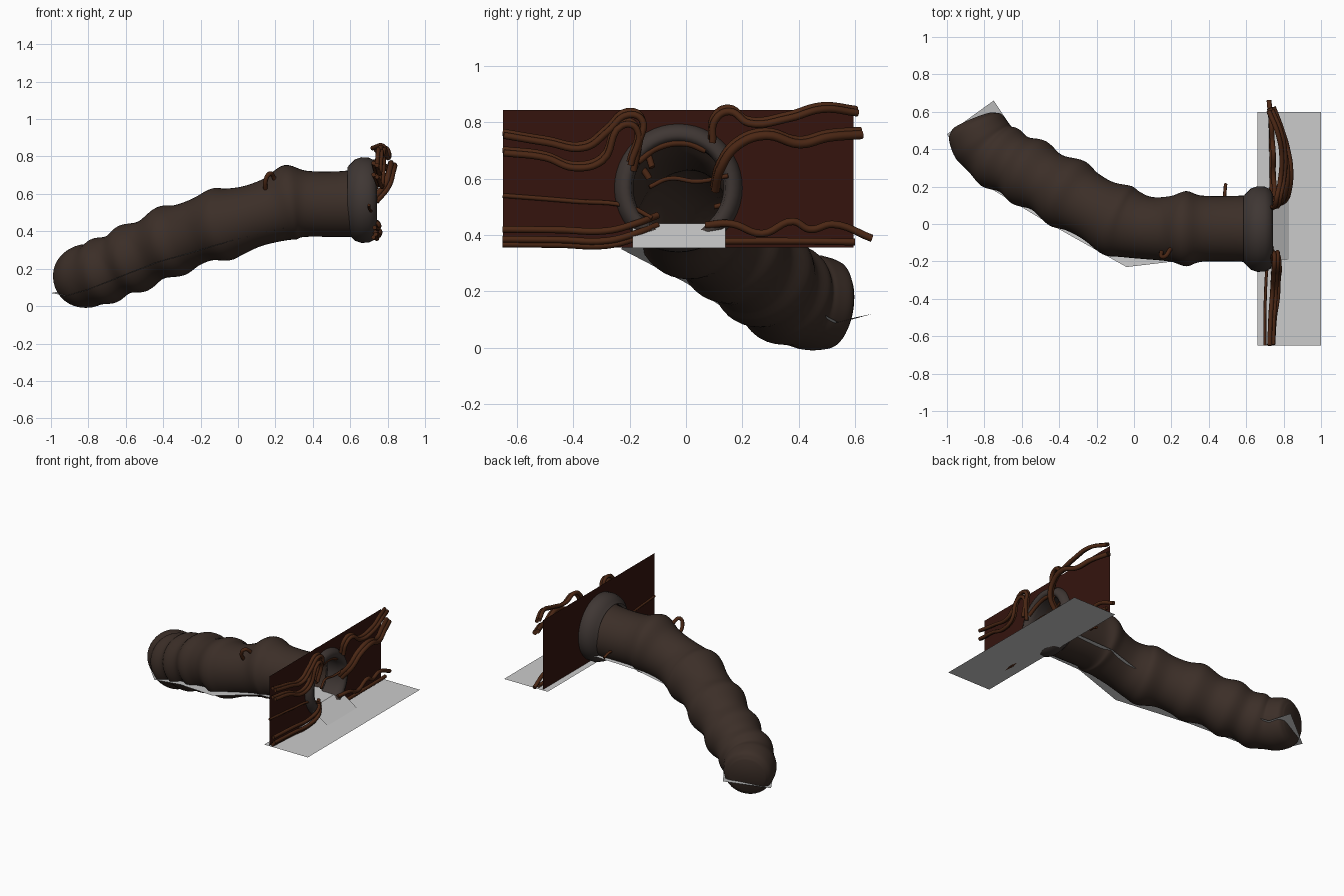
import bpy, bmesh, math
from mathutils import Vector

if "Cube" in bpy.data.objects:
    bpy.data.objects.remove(bpy.data.objects["Cube"])


def mat(name, rgb):
    m = bpy.data.materials.new(name)
    m.diffuse_color = (*rgb, 1)
    m.use_nodes = True
    m.node_tree.nodes["Principled BSDF"].inputs["Base Color"].default_value = m.diffuse_color
    return m


HIDE = mat("tunnel_brown", (0.045, 0.028, 0.021))
WALL = mat("wall_rust", (0.035, 0.007, 0.004))
CABLE = mat("cable_rust", (0.07, 0.02, 0.007))
LIP = mat("lip_grey_brown", (0.05, 0.038, 0.034))


def add_mesh(name, bm, material=None, smooth=True):
    bmesh.ops.recalc_face_normals(bm, faces=bm.faces)
    me = bpy.data.meshes.new(name)
    for f in bm.faces:
        f.smooth = smooth
    bm.to_mesh(me)
    bm.free()
    ob = bpy.data.objects.new(name, me)
    bpy.context.collection.objects.link(ob)
    if material:
        me.materials.append(material)
    return ob


def bridge(bm, loops, closed=True):
    for a, b in zip(loops, loops[1:]):
        n = len(a)
        for i in range(n if closed else n - 1):
            j = (i + 1) % n
            bm.faces.new((a[i], a[j], b[j], b[i]))


def catmull(pts, steps):
    p = [Vector(q) for q in pts]
    p = [p[0] * 2 - p[1]] + p + [p[-1] * 2 - p[-2]]
    out = []
    for i in range(1, len(p) - 2):
        a, b, c, d = p[i - 1:i + 3]
        for s in range(steps):
            t = s / steps
            out.append(0.5 * (2 * b + (c - a) * t + (2 * a - 5 * b + 4 * c - d) * t * t
                              + (3 * b - a - 3 * c + d) * t ** 3))
    return out + [p[-2]]


# Ribbed winding tunnel: x, y, z, radius along the spine
spine = [(.64, -.025, .55, .18), (.52, -.025, .545, .175), (.36, -.025, .547, .177),
         (.28, -.025, .555, .201), (.2, -.025, .518, .176), (.08, -.022, .482, .167),
         (-.02, 0, .452, .182), (-.09, .02, .437, .198), (-.19, .07, .41, .173),
         (-.28, .12, .375, .175), (-.36, .165, .347, .196), (-.465, .222, .3, .167),
         (-.56, .275, .256, .19), (-.64, .317, .222, .165), (-.715, .355, .19, .182),
         (-.77, .4, .17, .166), (-.815, .45, .16, .17), (-.85, .52, .152, .155),
         (-.862, .55, .148, .118)]
path = catmull(spine, 5)
SIDES = 40
bm = bmesh.new()
rings = []
for i, p in enumerate(path):
    # smoothed tangent so ribs do not twist
    tan = (path[min(i + 6, len(path) - 1)].xyz - path[max(i - 6, 0)].xyz).normalized()
    side = tan.cross(Vector((0, 0, 1))).normalized()
    up = side.cross(tan)
    ring = []
    for k in range(SIDES):
        a = math.tau * k / SIDES
        ring.append(bm.verts.new(p.xyz + (side * math.cos(a) + up * math.sin(a)) * p.w))
    rings.append(ring)
bridge(bm, rings)
bm.faces.new(rings[-1])
add_mesh("tunnel", bm, HIDE)

# Swollen lip around the tunnel mouth, blending into the tunnel
CY, CZ = -.027, .567
profile = [(.585, .176), (.603, .195), (.625, .217), (.66, .229), (.7, .227),
           (.73, .212), (.742, .187), (.732, .168), (.69, .16), (.6, .166)]
bm = bmesh.new()
loops = [[bm.verts.new((x, CY + r * math.cos(math.tau * k / 48), CZ + r * math.sin(math.tau * k / 48)))
          for k in range(48)] for x, r in profile]
bridge(bm, loops)
add_mesh("mouth_lip", bm, LIP)

# Flat wall with a round opening
WX = .7
Y0, Y1, Z0, Z1 = -.65, .595, .355, .843
angles = [math.tau * k / 48 for k in range(48)]
angles += [math.atan2(z - CZ, y - CY) % math.tau for y in (Y0, Y1) for z in (Z0, Z1)]
bm = bmesh.new()
inner, outer = [], []
for a in sorted(angles):
    c, s = math.cos(a), math.sin(a)
    ty = ((Y1 if c > 0 else Y0) - CY) / c if abs(c) > 1e-6 else 9
    tz = ((Z1 if s > 0 else Z0) - CZ) / s if abs(s) > 1e-6 else 9
    t = min(ty, tz)
    inner.append(bm.verts.new((WX, CY + .205 * c, CZ + .205 * s)))
    outer.append(bm.verts.new((WX, CY + t * c, CZ + t * s)))
bridge(bm, [inner, outer])
add_mesh("wall", bm, WALL, False)

# Grey floor in front of the wall
bm = bmesh.new()
bm.faces.new([bm.verts.new(v) for v in
              ((.66, -.65, .352), (1, -.65, .352), (1, .6, .352), (.66, .6, .352))])
add_mesh("outer_floor", bm, None, False)

# Grey walkway running down the tunnel: pairs of edge points
rows = [((.83, -.19, .354), (.83, .14, .354)), ((.7, -.19, .44), (.7, .14, .44)),
        ((.3, -.19, .43), (.3, .14, .43)), ((-.04, -.23, .35), (.05, .12, .37)),
        ((-.45, .0, .23), (-.3, .27, .255)), ((-.8, .21, .09), (-.57, .41, .16)),
        ((-.92, .35, .055), (-.67, .54, .09)), ((-1, .48, .07), (-.75, .66, .12))]
bm = bmesh.new()
bridge(bm, [[bm.verts.new(v) for v in r] for r in rows], closed=False)
add_mesh("tunnel_walkway", bm, None, False)


# Cables strung along the wall and into the mouth
def cable(name, pts, r=.014, shifts=((0, 0, 0),)):
    for n, sh in enumerate(shifts):
        cu = bpy.data.curves.new(f"{name}_{n + 1}", "CURVE")
        cu.dimensions = "3D"
        cu.bevel_depth = r
        cu.bevel_resolution = 2
        cu.resolution_u = 6
        cu.use_fill_caps = True
        sp = cu.splines.new("BEZIER")
        sp.bezier_points.add(len(pts) - 1)
        for b, p in zip(sp.bezier_points, pts):
            b.co = Vector(p) + Vector(sh)
            b.handle_left_type = b.handle_right_type = "AUTO"
        cu.materials.append(CABLE)
        bpy.context.collection.objects.link(bpy.data.objects.new(cu.name, cu))


pair = ((0, 0, 0), (.018, .004, -.012))
cable("upper_left_cable", [(.725, -.65, .765), (.73, -.5, .74), (.74, -.36, .722), (.745, -.28, .78),
                           (.75, -.21, .838), (.75, -.16, .82), (.745, -.17, .74), (.72, -.19, .64)],
      .012, pair)
cable("middle_left_cable", [(.725, -.65, .703), (.735, -.5, .685), (.75, -.4, .65), (.755, -.3, .675),
                            (.76, -.23, .8), (.755, -.18, .79), (.74, -.2, .66)], .012, pair)
cable("low_left_cable", [(.7, -.65, .54), (.702, -.4, .52), (.715, -.2, .5), (.73, -.12, .46)], .008)
cable("bottom_left_cable", [(.73, -.65, .42), (.74, -.45, .418), (.75, -.28, .415), (.75, -.18, .44),
                            (.7, -.1, .47)], .012,
      ((0, 0, 0), (.006, 0, -.035), (-.006, 0, -.052)))
cable("upper_right_cable", [(.72, .605, .845), (.77, .48, .858), (.79, .36, .825), (.78, .22, .808),
                            (.765, .15, .85), (.755, .1, .82), (.74, .09, .74)], .013, pair)
cable("middle_right_cable", [(.725, .62, .768), (.77, .5, .758), (.8, .4, .735), (.818, .28, .765),
                             (.81, .18, .73), (.785, .12, .65), (.72, .1, .57)], .016, pair)
cable("low_right_cable", [(.722, .66, .388), (.735, .52, .438), (.74, .44, .42), (.745, .38, .448),
                          (.745, .27, .405), (.75, .16, .44), (.73, .07, .435)], .013)
cable("bottom_right_cable", [(.73, .6, .375), (.735, .4, .378), (.735, .14, .378)], .012)
cable("mouth_cable", [(.74, -.13, .57), (.72, -.06, .6), (.72, .04, .59), (.74, .15, .61)], .008)
cable("mouth_ring_cable", [(.73, -.17, .66), (.72, -.1, .71), (.72, .0, .725), (.72, .07, .7)], .012)
cable("tunnel_side_loop", [(.15, -.13, .6), (.15, -.175, .68), (.17, -.17, .708),
                           (.19, -.14, .69), (.21, -.12, .64)], .012)
cable("tunnel_back_cable", [(.48, .1, .5), (.485, .16, .51), (.49, .215, .49)], .009)
